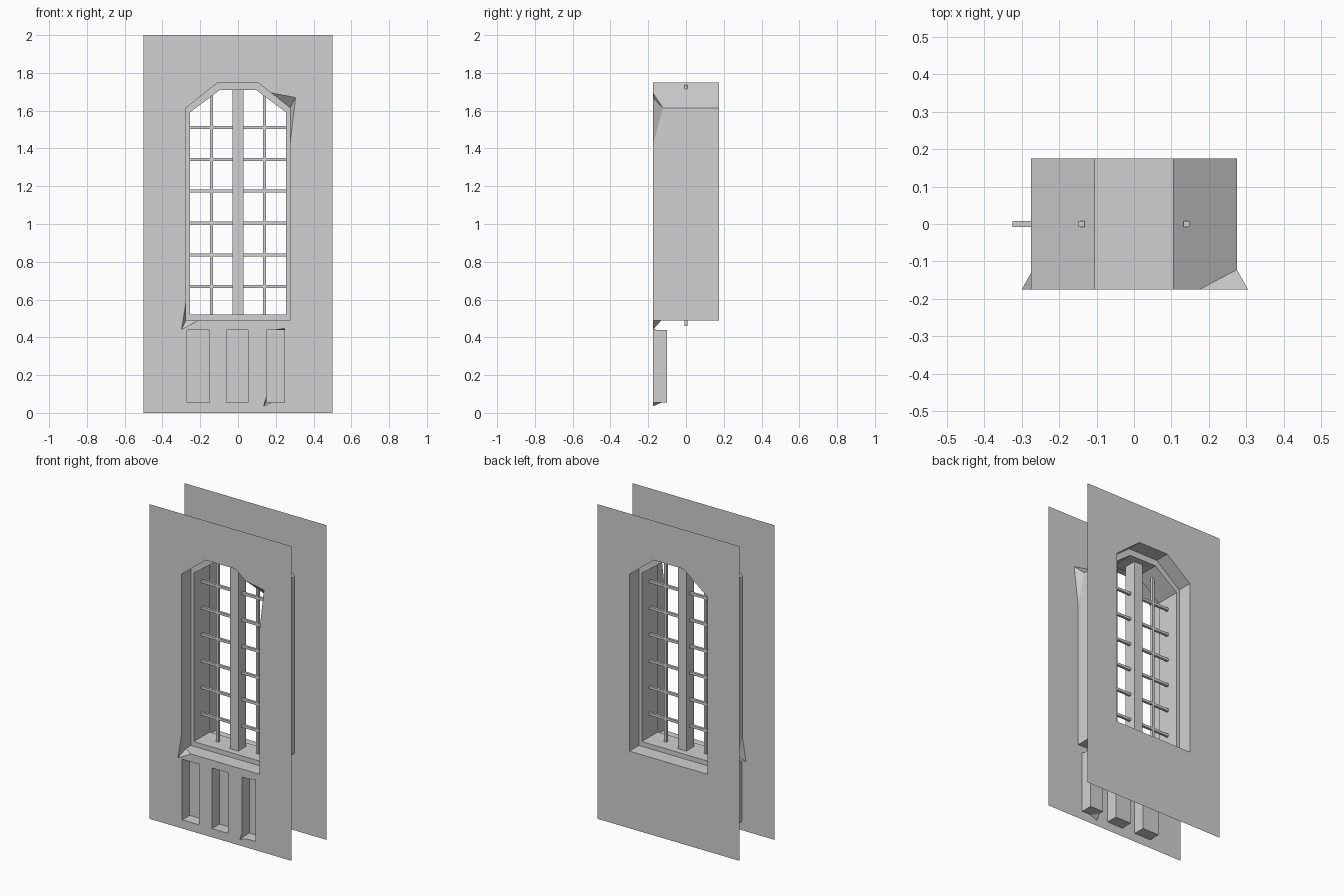
import bpy, bmesh
from mathutils import Vector

cube = bpy.data.objects.get("Cube")
if cube:
    bpy.data.objects.remove(cube, do_unlink=True)

stone = bpy.data.materials.new("grey_stone")
stone.use_nodes = True
GREY = (0.64, 0.64, 0.64, 1)
stone.diffuse_color = GREY
stone.node_tree.nodes["Principled BSDF"].inputs["Base Color"].default_value = GREY

FRONT, BACK = -0.175, 0.175      # wall faces
STEP = 0.08                      # half depth of the inner frame
NICHE_BACK = -0.1


def finish(name, bm):
    bmesh.ops.remove_doubles(bm, verts=bm.verts, dist=1e-5)
    mesh = bpy.data.meshes.new(name)
    bm.to_mesh(mesh)
    bm.free()
    mesh.materials.append(stone)
    obj = bpy.data.objects.new(name, mesh)
    bpy.context.collection.objects.link(obj)
    return obj


def face(bm, points):
    return bm.faces.new([bm.verts.new(p) for p in points])


def at(p, y):
    return Vector((p[0], y, p[1]))


def box(name, x0, x1, y0, y1, z0, z1):
    bm = bmesh.new()
    bmesh.ops.create_cube(bm, size=1)
    for v in bm.verts:
        v.co = ((x0, x1)[v.co.x > 0], (y0, y1)[v.co.y > 0], (z0, z1)[v.co.z > 0])
    return finish(name, bm)


def arch(half, bottom, spring, top_half, top):
    """Window outline with chamfered upper corners, counter-clockwise."""
    return [(-half, bottom), (half, bottom), (half, spring),
            (top_half, top), (-top_half, top), (-half, spring)]


def tunnel(bm, outline, y0, y1, chips={}):
    """Walls from y0 to y1; a chip is (edge before, tip, edge after, depth).
    Returns the rim at y0."""
    n, rim = len(outline), []
    for i in range(n):
        j = (i + 1) % n
        a, b = outline[i], outline[j]
        ca, cb = chips.get(i), chips.get(j)
        wall = [at(ca[2] if ca else a, y0), at(cb[0] if cb else b, y0)]
        if cb:
            wall.append(at(b, y0 + cb[3]))
        wall += [at(b, y1), at(a, y1)]
        if ca:
            wall.append(at(a, y0 + ca[3]))
            inner = at(a, y0 + ca[3])
            before, tip, after = (at(p, y0) for p in ca[:3])
            face(bm, [before, tip, inner])
            face(bm, [tip, after, inner])
            rim += ca[:3]
        else:
            rim.append(a)
        face(bm, wall)
    return rim


def sheet(name, y, holes):
    """Thin wall face pierced by the given outlines."""
    bm = bmesh.new()
    wall = [(-0.5, 0), (0.5, 0), (0.5, 2), (-0.5, 2)]
    for loop in [wall] + holes:
        vs = [bm.verts.new(at(p, y)) for p in loop]
        for k, v in enumerate(vs):
            bm.edges.new((v, vs[k - 1]))
    bmesh.ops.triangle_fill(bm, use_beauty=True, edges=bm.edges[:],
                            normal=(0, -1 if y < 0 else 1, 0))
    for f in bm.faces:
        f.normal_update()
        if f.normal.y * y < 0:
            f.normal_flip()
    return finish(name, bm)


# Window reveal, with broken corners at lower right and upper left of the model
outer = arch(0.275, 0.49, 1.615, 0.105, 1.75)
inner = arch(0.255, 0.52, 1.59, 0.095, 1.71)
chips = {0: ((-0.275, 0.59), (-0.3, 0.44), (-0.21, 0.49), 0.045),
         2: ((0.275, 1.42), (0.305, 1.67), (0.175, 1.694), 0.053)}
bm = bmesh.new()
window_rim = tunnel(bm, outer, FRONT, BACK, chips)
finish("window_reveal", bm)

# Stepped inner frame
bm = bmesh.new()
tunnel(bm, inner, -STEP, STEP)
for y in (-STEP, STEP):
    for k in range(len(outer)):
        quad = [at(outer[k - 1], y), at(outer[k], y), at(inner[k], y), at(inner[k - 1], y)]
        face(bm, quad if y < 0 else quad[::-1])
finish("inner_frame", bm)

# Three niches under the window, the last one with broken corners
holes = [window_rim]
niche_chips = {0: ((0.15, 0.085), (0.135, 0.035), (0.18, 0.055), 0.045),
               2: ((0.245, 0.42), (0.247, 0.448), (0.2, 0.44), 0.02)}
for name, x0, x1, broken in (("niche_right", -0.27, -0.152, {}),
                             ("niche_middle", -0.06, 0.053, {}),
                             ("niche_left", 0.15, 0.245, niche_chips)):
    bm = bmesh.new()
    outline = [(x0, 0.055), (x1, 0.055), (x1, 0.44), (x0, 0.44)]
    holes.append(tunnel(bm, outline, FRONT, NICHE_BACK, broken))
    face(bm, [at(p, NICHE_BACK) for p in outline])
    finish(name, bm)

# Wall faces
sheet("front_wall", FRONT, holes)
sheet("back_wall", BACK, [outer])

# Central mullion and thin glazing bars
box("mullion", -0.03, 0.03, -0.04, 0.04, 0.51, 1.72)
BAR = 0.008
for side, x in (("right", -0.14), ("left", 0.14)):
    box("vertical_bar_" + side, x - BAR, x + BAR, -BAR, BAR, 0.46, 1.735)
for k in range(6):
    z = 0.668 + 0.1685 * k
    box("horizontal_bar", -0.325, 0.265, -BAR, BAR, z - BAR, z + BAR)
